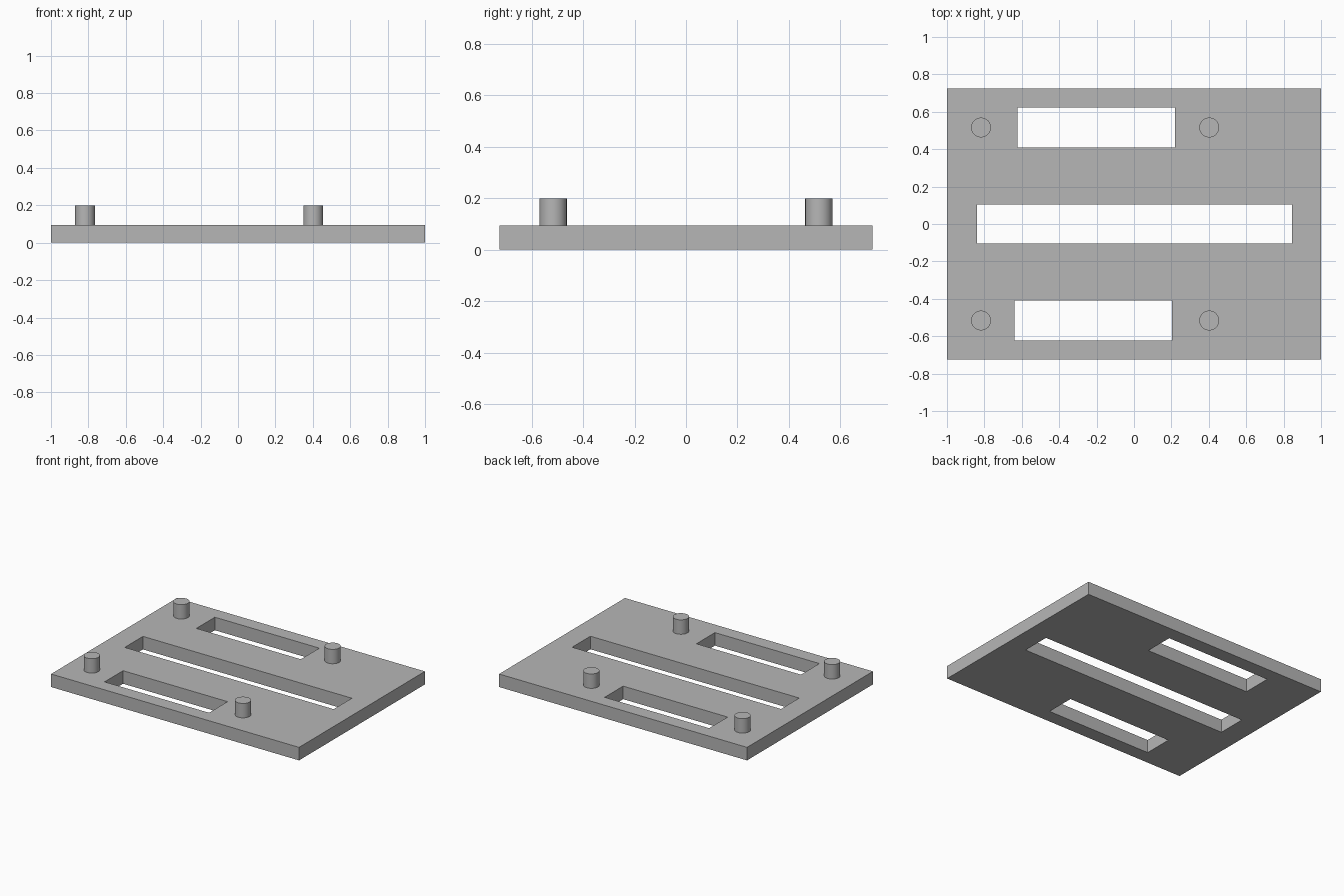
import bpy
import math

PLATE_HEIGHT = 0.095
PEG_TOP = 0.2
PEG_RADIUS = 0.053

if "Cube" in bpy.data.objects:
    bpy.data.objects.remove(bpy.data.objects["Cube"], do_unlink=True)

# Single grey material
grey = bpy.data.materials.new("plain_grey")
grey.use_nodes = True
colour = (0.47, 0.47, 0.47, 1.0)
grey.diffuse_color = colour
grey.node_tree.nodes["Principled BSDF"].inputs["Base Color"].default_value = colour


def box(name, x0, x1, y0, y1, z0, z1):
    """Axis-aligned box given by its limits."""
    bpy.ops.mesh.primitive_cube_add(
        size=1, location=((x0 + x1) / 2, (y0 + y1) / 2, (z0 + z1) / 2))
    obj = bpy.context.object
    obj.name = name
    obj.scale = (x1 - x0, y1 - y0, z1 - z0)
    bpy.ops.object.transform_apply(location=False, rotation=False, scale=True)
    obj.data.materials.append(grey)
    return obj


# Base plate
plate = box("base_plate", -1, 1, -0.725, 0.725, 0, PLATE_HEIGHT)

# Three rectangular slots cut through the plate
slots = {
    "back_slot": (-0.623, 0.22, 0.41, 0.623),
    "middle_slot": (-0.84, 0.845, -0.105, 0.105),
    "front_slot": (-0.64, 0.203, -0.623, -0.41),
}
for name, limits in slots.items():
    cutter = box(name + "_cutter", *limits, -0.1, PLATE_HEIGHT + 0.1)
    cutter.hide_render = True
    bpy.context.view_layer.objects.active = plate
    cut = plate.modifiers.new(name, 'BOOLEAN')
    cut.operation = 'DIFFERENCE'
    cut.solver = 'EXACT'
    cut.object = cutter
    bpy.ops.object.modifier_apply(modifier=cut.name)
    bpy.data.objects.remove(cutter, do_unlink=True)

# Four round pegs standing on the plate
for side, x in (("right", -0.818), ("left", 0.402)):
    for end, y in (("front", -0.516), ("back", 0.516)):
        bpy.ops.mesh.primitive_cylinder_add(
            vertices=48, radius=PEG_RADIUS, depth=PEG_TOP - PLATE_HEIGHT,
            location=(x, y, (PLATE_HEIGHT + PEG_TOP) / 2))
        peg = bpy.context.object
        peg.name = f"{end}_{side}_peg"
        peg.data.materials.append(grey)
        bpy.ops.object.shade_smooth_by_angle(angle=math.radians(30))
